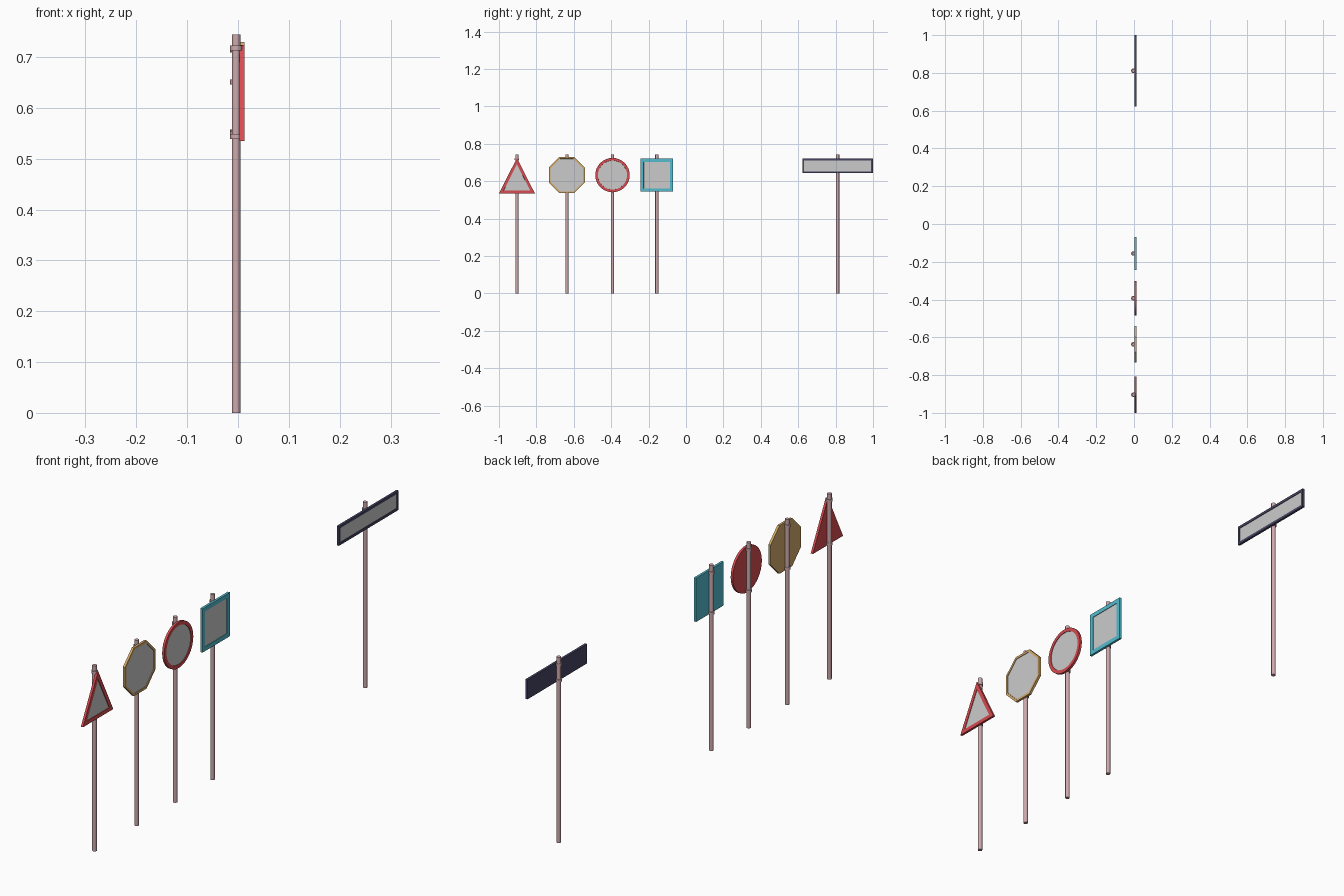
import bpy, bmesh, math

if "Cube" in bpy.data.objects:
    bpy.data.objects.remove(bpy.data.objects["Cube"])

POST_X = -0.0035
BACK, FRONT, RECESS = 0.003, 0.0125, 0.0095


def material(name, rgb):
    m = bpy.data.materials.new(name)
    m.diffuse_color = (*rgb, 1)
    m.use_nodes = True
    m.node_tree.nodes["Principled BSDF"].inputs["Base Color"].default_value = m.diffuse_color
    return m


def finish(bm, name, mat=None):
    bmesh.ops.recalc_face_normals(bm, faces=bm.faces[:])
    me = bpy.data.meshes.new(name)
    bm.to_mesh(me)
    bm.free()
    ob = bpy.data.objects.new(name, me)
    bpy.context.collection.objects.link(ob)
    if mat:
        me.materials.append(mat)
    return ob


def smooth(ob):
    bpy.context.view_layer.objects.active = ob
    ob.select_set(True)
    bpy.ops.object.shade_smooth_by_angle(angle=math.radians(35))
    ob.select_set(False)


def rod(name, y, z0, z1, radius, mat):
    bpy.ops.mesh.primitive_cylinder_add(vertices=16, radius=radius, depth=z1 - z0,
                                        location=(POST_X, y, (z0 + z1) / 2))
    ob = bpy.context.object
    ob.name = name
    ob.data.materials.append(mat)
    smooth(ob)


def panel(name, pts, border, mat):
    # coloured tray: flat back, raised rim, recessed centre
    bm = bmesh.new()
    back = bm.faces.new([bm.verts.new((BACK, y, z)) for y, z in pts])
    ext = bmesh.ops.extrude_face_region(bm, geom=[back], use_keep_orig=True)['geom']
    for v in ext:
        if isinstance(v, bmesh.types.BMVert):
            v.co.x = FRONT
    bmesh.ops.recalc_face_normals(bm, faces=bm.faces[:])
    front = next(f for f in bm.faces if all(v.co.x > FRONT - 1e-5 for v in f.verts))
    bmesh.ops.inset_region(bm, faces=[front], thickness=border, use_even_offset=True)
    bmesh.ops.inset_region(bm, faces=[front], thickness=0.0002, use_even_offset=True)
    for v in front.verts:
        v.co.x = RECESS
    inner = [(v.co.y, v.co.z) for v in front.verts]
    ob = finish(bm, name + "_frame", mat)
    if len(pts) > 12:
        smooth(ob)
    # grey sign face lying in the tray
    bm = bmesh.new()
    f = bm.faces.new([bm.verts.new((RECESS + 0.0008, y, z)) for y, z in inner])
    f.normal_update()
    if f.normal.x < 0:
        f.normal_flip()
    me = bpy.data.meshes.new(name + "_face")
    bm.to_mesh(me)
    bm.free()
    bpy.context.collection.objects.link(bpy.data.objects.new(name + "_face", me))


def ngon(y, z, r, n, turn=0.0):
    return [(y + r * math.cos(turn + 2 * math.pi * i / n),
             z + r * math.sin(turn + 2 * math.pi * i / n)) for i in range(n)]


def rect(y, z, hw, hh):
    return [(y - hw, z - hh), (y + hw, z - hh), (y + hw, z + hh), (y - hw, z + hh)]


pink = material("post_pink", (0.62, 0.40, 0.42))
red = material("red", (0.68, 0.07, 0.08))
ochre = material("ochre", (0.66, 0.40, 0.14))
teal = material("teal", (0.09, 0.50, 0.62))
navy = material("navy", (0.06, 0.06, 0.13))

tri = [(-1.0, 0.535), (-0.808, 0.535), (-0.904, 0.724)]
octagon = ngon(-0.637, 0.633, 0.0965 / math.cos(math.pi / 8), 8, math.pi / 8)

# name, post y, outline, border, colour, clamp heights
signs = [
    ("triangle_sign", -0.904, tri, 0.015, red, (0.718, 0.544)),
    ("octagon_sign", -0.637, octagon, 0.009, ochre, (0.718, 0.548)),
    ("round_sign", -0.393, ngon(-0.393, 0.633, 0.092, 32), 0.014, red, (0.716, 0.550)),
    ("square_sign", -0.156, rect(-0.156, 0.633, 0.087, 0.088), 0.017, teal, (0.714, 0.552)),
    ("street_sign", 0.811, rect(0.811, 0.682, 0.189, 0.039), 0.010, navy, (0.714, 0.651)),
]
for name, y, pts, border, mat, clamps in signs:
    rod(name + "_post", y, 0, 0.744, 0.0085, pink)
    panel(name, pts, border, mat)
    for i, z in enumerate(clamps):
        rod(f"{name}_clamp_{i + 1}", y, z - 0.005, z + 0.005, 0.012, pink)
